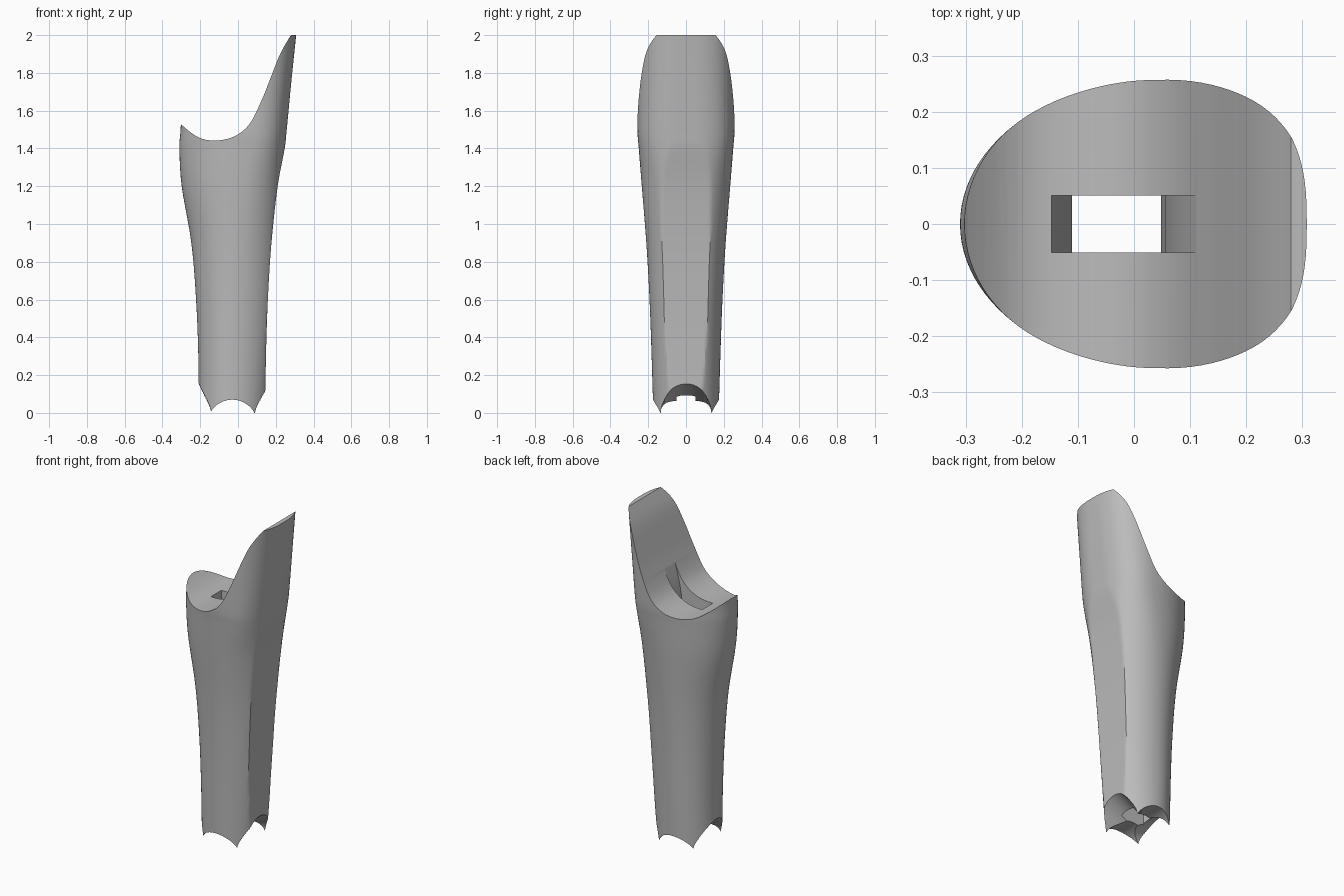
import bpy, bmesh, math

cube = bpy.data.objects.get("Cube")
if cube:
    bpy.data.objects.remove(cube, do_unlink=True)

grey = bpy.data.materials.new("plain grey")
grey.use_nodes = True
colour = (0.5, 0.5, 0.5, 1)
grey.diffuse_color = colour
for node in grey.node_tree.nodes:
    if node.type == 'BSDF_PRINCIPLED':
        node.inputs["Base Color"].default_value = colour


def smooth_rows(rows, steps):
    """Pass a soft curve through rows of numbers."""
    out = []
    last = len(rows) - 1
    for i in range(last):
        p0, p1, p2, p3 = (rows[max(0, min(last, i + k))] for k in (-1, 0, 1, 2))
        for s in range(steps):
            t = s / steps
            out.append(tuple(
                b + 0.5 * t * (c - a + t * (2 * a - 5 * b + 4 * c - d + t * (3 * (b - c) + d - a)))
                for a, b, c, d in zip(p0, p1, p2, p3)))
    return out + [tuple(rows[-1])]


def loft(name, rings):
    """Skin a stack of equal rings and cap both ends."""
    bm = bmesh.new()
    loops = [[bm.verts.new(p) for p in ring] for ring in rings]
    n = len(loops[0])
    for low, high in zip(loops, loops[1:]):
        for i in range(n):
            j = (i + 1) % n
            bm.faces.new((low[i], low[j], high[j], high[i]))
    bm.faces.new(loops[0][::-1])
    bm.faces.new(loops[-1])
    bmesh.ops.recalc_face_normals(bm, faces=bm.faces)
    mesh = bpy.data.meshes.new(name)
    bm.to_mesh(mesh)
    bm.free()
    mesh.materials.append(grey)
    obj = bpy.data.objects.new(name, mesh)
    bpy.context.collection.objects.link(obj)
    return obj


def extrude_y(name, profile, half):
    return loft(name, [[(x, y, z) for x, z in profile] for y in (-half, half)])


def cut(target, cutter):
    cutter.hide_render = True
    mod = target.modifiers.new(cutter.name, 'BOOLEAN')
    mod.operation = 'DIFFERENCE'
    mod.solver = 'EXACT'
    mod.object = cutter
    bpy.context.view_layer.objects.active = target
    bpy.ops.object.modifier_apply(modifier=mod.name)
    bpy.data.objects.remove(cutter, do_unlink=True)


def power(v, e):
    return math.copysign(abs(v) ** e, v)


def section(z, left, flat, mid, reach, depth, n):
    """Egg-shaped outline with its +x side trimmed flat."""
    ring = []
    for i in range(96):
        a = math.tau * i / 96
        c, s = math.cos(a), math.sin(a)
        if c > 0:
            x, y = mid + reach * power(c, 2 / n), depth * power(s, 2 / n)
        else:
            x, y = mid + (mid - left) * c, depth * s
        ring.append((min(x, flat), y, z))
    return ring


# Body: height, left edge, flat edge, centre, right reach, half depth, squareness
levels = [
    (0.0, -0.208, 0.144, -0.03, 0.19, 0.173, 2),
    (0.3, -0.21, 0.148, -0.03, 0.215, 0.182, 2),
    (0.6, -0.222, 0.158, -0.02, 0.225, 0.193, 2),
    (0.9, -0.247, 0.177, -0.01, 0.235, 0.21, 2),
    (1.2, -0.298, 0.21, 0.01, 0.23, 0.234, 2.2),
    (1.4, -0.31, 0.247, 0.03, 0.222, 0.25, 2.6),
    (1.5, -0.304, 0.258, 0.03, 0.23, 0.257, 2.7),
    (1.75, -0.29, 0.282, 0.03, 0.254, 0.259, 2.7),
    (2.0, -0.28, 0.308, 0.03, 0.278, 0.26, 2.7),
]
body = loft("body", [section(*row) for row in smooth_rows(levels, 5)])

# Scooped top that sweeps up into the tall lip
scoop = smooth_rows([
    (-0.34, 1.58), (-0.295, 1.522), (-0.205, 1.457), (-0.115, 1.442), (-0.02, 1.464),
    (0.06, 1.528), (0.125, 1.655), (0.18, 1.793), (0.225, 1.904), (0.28, 2.0), (0.34, 2.1)], 5)
cut(body, extrude_y("top_scoop", scoop + [(0.34, 2.3), (-0.34, 2.3)], 0.5))

# Arched saddle along y at the foot
arch = [(-0.03 + 0.116 * math.cos(math.pi * i / 24),
         0.07 * math.sin(math.pi * i / 24) ** 1.5) for i in range(25)]
cut(body, extrude_y("foot_arch", arch + [(-0.146, -0.1), (0.086, -0.1)], 0.5))

# Flared arch along x, taller towards both ends
rings = []
for dx in (-0.3, 0, 0.3):
    height = 0.045 + 0.62 * abs(dx)
    ring = [(dx - 0.03, 0.134 * math.cos(math.pi * i / 32),
             height * math.sin(math.pi * i / 32)) for i in range(33)]
    rings.append(ring + [(dx - 0.03, -0.134, -0.1), (dx - 0.03, 0.134, -0.1)])
cut(body, loft("foot_flare", rings))

# Tapered slot running the full height
ramp = smooth_rows([(0.055, 1.3), (0.065, 1.42), (0.085, 1.53), (0.115, 1.637)], 4)
slot = [(-0.105, -0.1), (0.047, -0.1)] + ramp + [(0.1, 1.8), (-0.157, 1.8)]
cut(body, extrude_y("slot", slot, 0.051))

bpy.ops.object.select_all(action='DESELECT')
body.select_set(True)
bpy.context.view_layer.objects.active = body
bpy.ops.object.shade_smooth_by_angle(angle=math.radians(30))
